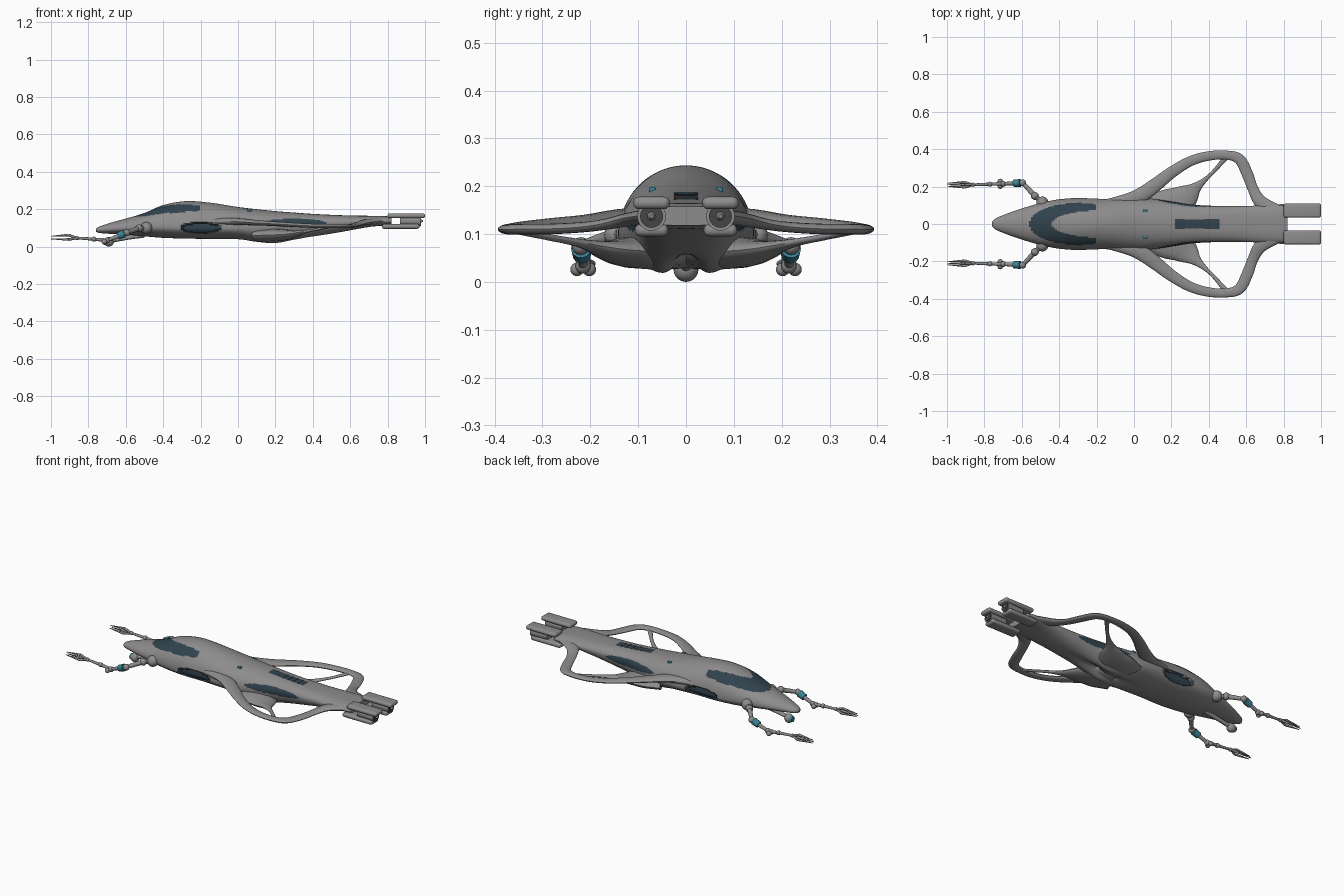
import bpy, bmesh, math
from mathutils import Vector

old = bpy.data.objects.get("Cube")
if old:
    bpy.data.objects.remove(old, do_unlink=True)


def material(name, rgb):
    m = bpy.data.materials.new(name)
    m.use_nodes = True
    m.diffuse_color = (*rgb, 1)
    m.node_tree.nodes["Principled BSDF"].inputs["Base Color"].default_value = (*rgb, 1)
    return m


GREY = material("hull_grey", (0.27, 0.262, 0.265))
GLASS = material("dark_glass", (0.03, 0.055, 0.075))
TEAL = material("teal_trim", (0.04, 0.22, 0.29))
DARK = material("dark_metal", (0.06, 0.06, 0.065))
PARTS = []


def finish(name, bm, mats):
    bmesh.ops.recalc_face_normals(bm, faces=bm.faces)
    me = bpy.data.meshes.new(name)
    bm.to_mesh(me)
    bm.free()
    ob = bpy.data.objects.new(name, me)
    bpy.context.collection.objects.link(ob)
    for m in mats:
        me.materials.append(m)
    PARTS.append(ob)
    return ob


def spline(pts, steps):
    """Smooth curve through rows of numbers."""
    v = [Vector(p) for p in pts]
    v = [2 * v[0] - v[1]] + v + [2 * v[-1] - v[-2]]
    out = []
    for a, b, c, d in zip(v, v[1:], v[2:], v[3:]):
        for i in range(steps):
            t = i / steps
            out.append(0.5 * (2 * b + (c - a) * t + (2 * a - 5 * b + 4 * c - d) * t**2
                              + (3 * b - a - 3 * c + d) * t**3))
    return out + [v[-2]]


def loft(bm, rings):
    loops = [[bm.verts.new(p) for p in r] for r in rings]
    n = len(loops[0])
    for a, b in zip(loops, loops[1:]):
        for i in range(n):
            j = (i + 1) % n
            bm.faces.new((a[i], a[j], b[j], b[i]))
    bm.faces.new(loops[0])
    bm.faces.new(loops[-1])


def sweep(name, pts, mat, steps=6, sides=16):
    """Flattened tube; rows are x, y, z, half width, half thickness."""
    rows = spline([p + (0,) * (5 - len(p)) for p in pts], steps)
    rings = []
    for i, r in enumerate(rows):
        t = rows[min(i + 1, len(rows) - 1)] - rows[max(i - 1, 0)]
        side = Vector((-t[1], t[0], 0)).normalized()
        ring = []
        for k in range(sides):
            a = math.tau * k / sides
            ring.append(Vector(r[:3]) + side * r[3] * math.cos(a)
                        + Vector((0, 0, r[4] * math.sin(a))))
        rings.append(ring)
    bm = bmesh.new()
    loft(bm, rings)
    return finish(name, bm, [mat])


def rod(name, p, q, r1, r2, mat, sides=16):
    p, q = Vector(p), Vector(q)
    bm = bmesh.new()
    bmesh.ops.create_cone(bm, cap_ends=True, segments=sides, radius1=r1, radius2=r2,
                          depth=(q - p).length)
    ob = finish(name, bm, [mat])
    ob.location = (p + q) / 2
    ob.rotation_euler = (q - p).to_track_quat("Z", "Y").to_euler()
    return ob


def ball(name, p, r, mat):
    bm = bmesh.new()
    bmesh.ops.create_uvsphere(bm, u_segments=20, v_segments=12, radius=r)
    ob = finish(name, bm, [mat])
    ob.location = p
    return ob


def slab(name, p, size, mat, bevel):
    bm = bmesh.new()
    bmesh.ops.create_cube(bm, size=1)
    bmesh.ops.scale(bm, vec=size, verts=bm.verts)
    if bevel:
        bmesh.ops.bevel(bm, geom=bm.edges[:], offset=bevel, segments=4, profile=0.5,
                        affect="EDGES")
    ob = finish(name, bm, [mat])
    ob.location = p
    return ob


def inside(u, v, cu, cv, ru, rv):
    return ((u - cu) / ru) ** 2 + ((v - cv) / rv) ** 2 < 1


# Hull: x, half width, top, bottom, height of the widest line
stations = [(-.76, .01, .095, .08, .088), (-.74, .03, .108, .073, .09),
            (-.68, .055, .128, .068, .095), (-.6, .083, .15, .064, .1),
            (-.5, .112, .18, .055, .105), (-.4, .132, .222, .047, .105),
            (-.28, .14, .243, .043, .1), (-.15, .138, .235, .041, .1),
            (0, .142, .212, .037, .1), (.1, .135, .2, .02, .1),
            (.2, .12, .19, .01, .11), (.3, .105, .182, .028, .12),
            (.4, .098, .175, .05, .125), (.55, .095, .168, .078, .13),
            (.7, .1, .165, .105, .135), (.78, .1, .164, .112, .137),
            (.82, .095, .158, .118, .137)]
rings = []
for x, w, top, bot, mid in spline(stations, 10):
    ring = []
    rear = min(max((x + .1) / .6, 0), 1)
    for k in range(112):
        a = math.tau * k / 112
        c, s = math.cos(a), math.sin(a)
        y = w * math.copysign(abs(c) ** (1 - .3 * rear), c)
        z = mid + (top - mid if s > 0 else mid - bot) * s
        if s < 0:  # channel between the two belly lobes
            z += .045 * math.exp(-((x - .22) / .14) ** 2 - (y / .03) ** 2)
        if inside(x, z, -.2, .1, .1, .028):  # recessed side windows
            y -= math.copysign(.012, y)
        ring.append((x, y, z))
    rings.append(ring)
bm = bmesh.new()
loft(bm, rings)
for f in bm.faces:
    x, y, z = f.calc_center_median()
    canopy = (z > .14 and x < -.2 and inside(x, y, -.3, 0, .26, .112)
              and not inside(x, y, -.15, 0, .29, .075))
    window = inside(x, z, -.2, .1, .108, .031) and abs(y) > .08
    flank = inside(x, z, .3, .127, .17, .022) and abs(y) > .06
    deck_slot = z > .15 and .22 < x < .45 and abs(y) < .028
    if canopy or window or flank or deck_slot:
        f.material_index = 1
finish("hull", bm, [GREY, GLASS])

# Deck slot ribs
for i in range(6):
    slab("deck_rib", (.25 + i * .034, 0, .183 - i * .002), (.004, .05, .005), DARK, 0)

# Sensor boom and eye below the nose
sweep("sensor_boom", [(-.5, 0, .06, .014, .012), (-.58, 0, .05, .012, .012),
                      (-.68, 0, .032, .012, .012)], GREY)
ball("sensor_ball", (-.69, 0, .026), .026, GREY)
rod("sensor_eye", (-.705, 0, .026), (-.718, 0, .026), .02, .016, TEAL)

for side, tag in ((1, "right"), (-1, "left")):
    def m(*rows):
        return [(r[0], r[1] * side) + tuple(r[2:]) for r in rows]

    # Open wing loop
    sweep(tag + "_wing_loop", m(
        (-.2, .1, .13, .02, .012), (-.08, .12, .135, .03, .018), (.02, .145, .133, .04, .018),
        (.11, .205, .127, .037, .014), (.2, .275, .122, .031, .012), (.3, .335, .116, .027, .011),
        (.4, .364, .111, .025, .011), (.5, .368, .11, .024, .011), (.565, .345, .11, .029, .011),
        (.605, .27, .111, .03, .011), (.635, .19, .117, .028, .011), (.675, .12, .13, .035, .014),
        (.75, .065, .138, .045, .016)), GREY)
    # Belly fairing thinning into a strut
    sweep(tag + "_wing_strut", m(
        (.12, .05, .06, .11, .035), (.22, .1, .062, .1, .033), (.29, .155, .066, .062, .02),
        (.335, .197, .075, .028, .012), (.38, .237, .084, .013, .008),
        (.43, .285, .093, .01, .007), (.49, .355, .107, .014, .007)), GREY)
    # Teal deck marker
    slab(tag + "_marker", (.06, .07 * side, .189), (.025, .014, .018), TEAL, .003)

    # Engine: two slats around a nozzle
    ey = .072 * side
    slab(tag + "_upper_slat", (.9, ey, .165), (.2, .076, .026), GREY, .012)
    slab(tag + "_lower_slat", (.87, ey, .108), (.2, .07, .026), GREY, .012)
    rod(tag + "_engine_core", (.865, ey, .137), (.975, ey, .137), .026, .03, GREY, 24)
    rod(tag + "_nozzle", (.974, ey, .137), (.979, ey, .137), .024, .024, DARK, 24)
    rod(tag + "_nozzle_cone", (.97, ey, .137), (.99, ey, .137), .013, .004, GREY)

    # Arm: shoulder, elbow, forearm
    joints = m((-.49, .115, .1), (-.53, .15, .098), (-.595, .22, .075), (-.7, .215, .033),
               (-.77, .213, .04), (-.86, .21, .046))
    ball(tag + "_shoulder", joints[0], .032, GREY)
    for i, (p, q) in enumerate(zip(joints, joints[1:])):
        thick = .016 - i * .0018
        rod(tag + "_arm_segment", p, q, thick, thick * .75, GREY)
        ball(tag + "_arm_joint", q, .021 - i * .0025, GREY)
    cuff = Vector(joints[2]).lerp(Vector(joints[3]), .12)
    cuff_end = Vector(joints[2]).lerp(Vector(joints[3]), .45)
    rod(tag + "_arm_cuff", cuff, cuff_end, .021, .019, TEAL)
    ball(tag + "_elbow_motor", (-.715, .228 * side, .026), .014, GREY)
    ball(tag + "_elbow_motor", (-.715, .202 * side, .026), .014, GREY)

    # Three-fingered gripper
    wrist = Vector(joints[-1])
    for k in range(3):
        a = math.tau * k / 3 + math.pi / 2
        out = Vector((0, math.cos(a), math.sin(a)))
        knuckle = wrist + Vector((-.045, 0, 0)) + out * .016
        tip = wrist + Vector((-.14, 0, 0)) + out * .009
        rod(tag + "_finger_base", wrist, knuckle, .006, .007, GREY, 10)
        rod(tag + "_finger_tip", knuckle, tip, .007, .002, GREY, 10)

# Smooth shading with crisp edges
bpy.ops.object.select_all(action="DESELECT")
for ob in PARTS:
    ob.select_set(True)
bpy.context.view_layer.objects.active = PARTS[0]
bpy.ops.object.shade_smooth_by_angle(angle=math.radians(40))
